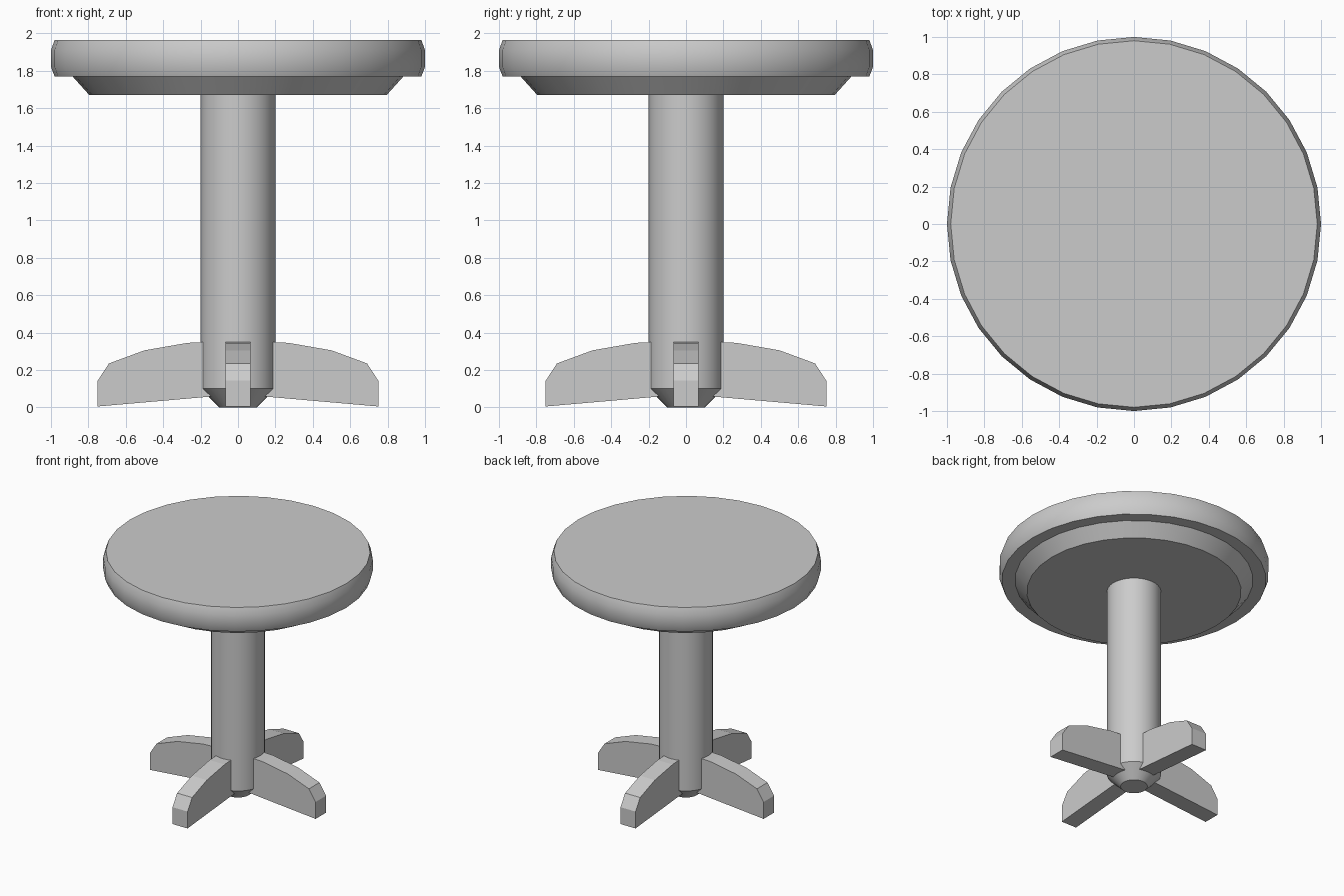
import bpy, bmesh, math
from mathutils import Matrix

cube = bpy.data.objects.get("Cube")
if cube:
    bpy.data.objects.remove(cube, do_unlink=True)

GREY = (0.6, 0.6, 0.6, 1)
grey = bpy.data.materials.new("plain_grey")
grey.use_nodes = True
grey.diffuse_color = GREY
grey.node_tree.nodes["Principled BSDF"].inputs["Base Color"].default_value = GREY


def finish(name, bm, smooth):
    """Turn a bmesh into a named object, optionally smooth with sharp edges."""
    bmesh.ops.recalc_face_normals(bm, faces=bm.faces)
    mesh = bpy.data.meshes.new(name)
    bm.to_mesh(mesh)
    bm.free()
    mesh.materials.append(grey)
    obj = bpy.data.objects.new(name, mesh)
    bpy.context.collection.objects.link(obj)
    if smooth:
        bpy.ops.object.select_all(action='DESELECT')
        obj.select_set(True)
        bpy.context.view_layer.objects.active = obj
        bpy.ops.object.shade_smooth_by_angle(angle=math.radians(35))
    return obj


def turned(name, profile, sides=32):
    """Closed solid turned around z from (radius, height) pairs."""
    bm = bmesh.new()
    rings = []
    for r, z in profile:
        angles = [2 * math.pi * i / sides for i in range(sides)]
        rings.append([bm.verts.new((r * math.cos(a), r * math.sin(a), z)) for a in angles])
    for low, high in zip(rings, rings[1:]):
        for i in range(sides):
            j = (i + 1) % sides
            bm.faces.new((low[i], low[j], high[j], high[i]))
    bm.faces.new(rings[0])
    bm.faces.new(rings[-1])
    return finish(name, bm, True)


def leg(name, profile, width, angle):
    """Slab with a side profile in xz, turned to its place around z."""
    bm = bmesh.new()
    face = bm.faces.new([bm.verts.new((x, -width / 2, z)) for x, z in profile])
    new = bmesh.ops.extrude_face_region(bm, geom=[face])["geom"]
    moved = [v for v in new if isinstance(v, bmesh.types.BMVert)]
    bmesh.ops.translate(bm, verts=moved, vec=(0, width, 0))
    bm.transform(Matrix.Rotation(angle, 4, 'Z'))
    return finish(name, bm, False)


# Seat, its tapered underside and the column
turned("seat", [(0.98, 1.768), (1, 1.82), (1, 1.91), (0.98, 1.965)])
turned("seat_base", [(0.795, 1.67), (0.885, 1.77)])
turned("column", [(0.1, 0), (0.2, 0.1), (0.2, 1.68)])

# Four arched legs
arch = [(0.12, 0.06), (0.75, 0.005), (0.75, 0.143), (0.69, 0.235),
        (0.5, 0.305), (0.27, 0.345), (0.12, 0.352)]
for i, side in enumerate(("left", "back", "right", "front")):
    leg(side + "_leg", arch, 0.136, i * math.pi / 2)
